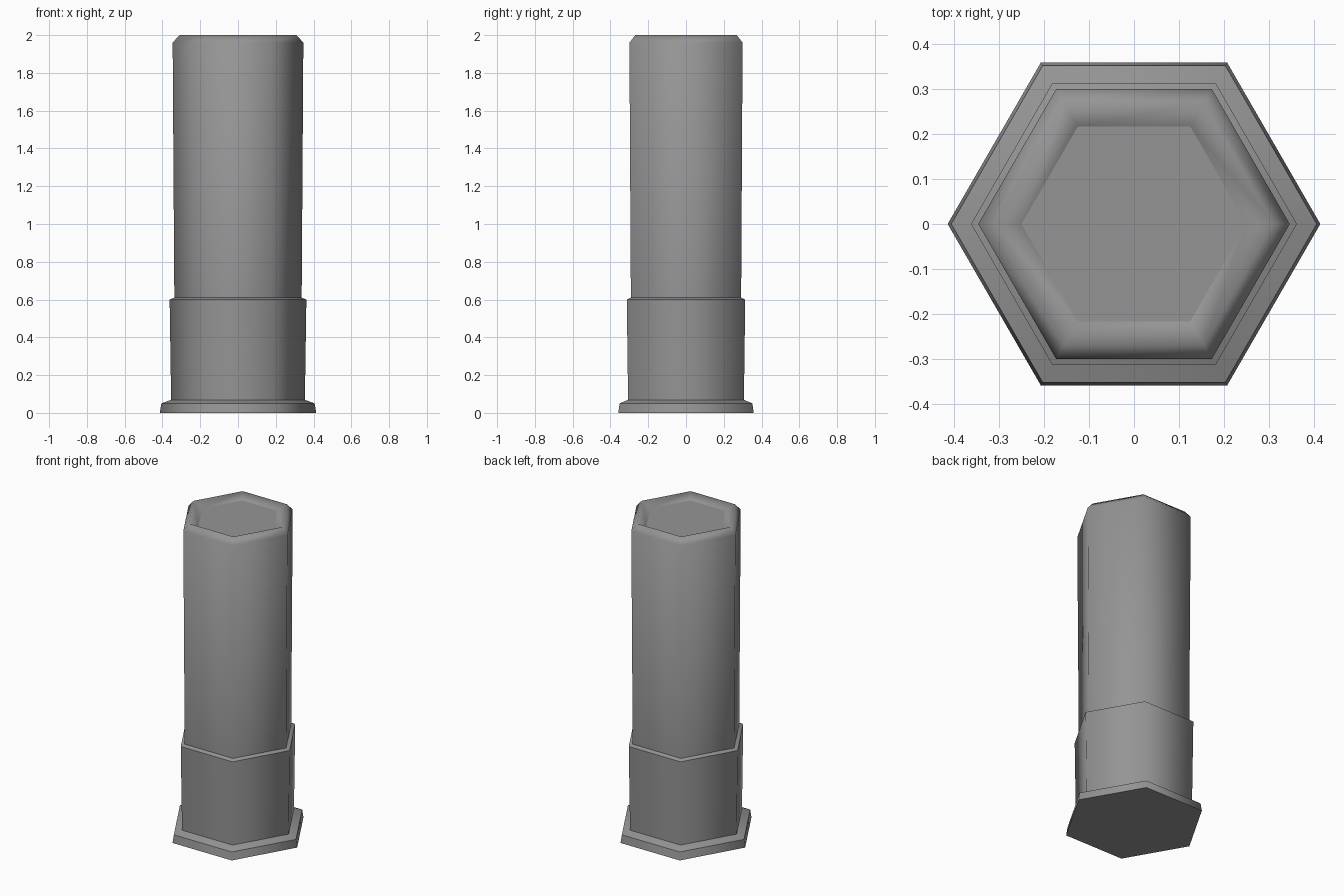
import bpy, bmesh, math

cube = bpy.data.objects.get("Cube")
if cube:
    bpy.data.objects.remove(cube, do_unlink=True)

grey = bpy.data.materials.new("mid grey")
grey.use_nodes = True
COLOUR = (0.30, 0.30, 0.30, 1.0)
grey.diffuse_color = COLOUR
grey.node_tree.nodes["Principled BSDF"].inputs["Base Color"].default_value = COLOUR


def hex_part(name, profile):
    """Stack hexagon rings given as (corner radius, height, is_sharp) and cap both ends."""
    bm = bmesh.new()
    rings = [[bm.verts.new((r * math.cos(math.pi * i / 3), r * math.sin(math.pi * i / 3), z))
              for i in range(6)] for r, z, _ in profile]
    for a, b in zip(rings, rings[1:]):
        for i in range(6):
            j = (i + 1) % 6
            bm.faces.new((a[i], a[j], b[j], b[i]))
    bm.faces.new(rings[0][::-1])
    bm.faces.new(rings[-1])
    # Corners shade smoothly; only chosen rings are creased
    for f in bm.faces:
        f.smooth = True
    for ring, (_, _, sharp) in zip(rings, profile):
        for i in range(6):
            bm.edges.get((ring[i], ring[(i + 1) % 6])).smooth = not sharp
    mesh = bpy.data.meshes.new(name)
    bm.to_mesh(mesh)
    bm.free()
    mesh.materials.append(grey)
    obj = bpy.data.objects.new(name, mesh)
    bpy.context.collection.objects.link(obj)
    return obj


# Foot flange with a sloped upper lip
hex_part("base_flange", [(0.414, 0.0, True), (0.406, 0.05, True), (0.352, 0.07, True)])

# Sleeve around the lower column, widening slightly upward
hex_part("lower_sleeve", [(0.354, 0.065, True), (0.362, 0.60, True), (0.338, 0.61, True)])

# Main column with a softened rim and a shallow dished top
hex_part("column", [(0.337, 0.60, True), (0.346, 1.96, False),
                    (0.31, 2.0, False), (0.25, 1.97, True)])
